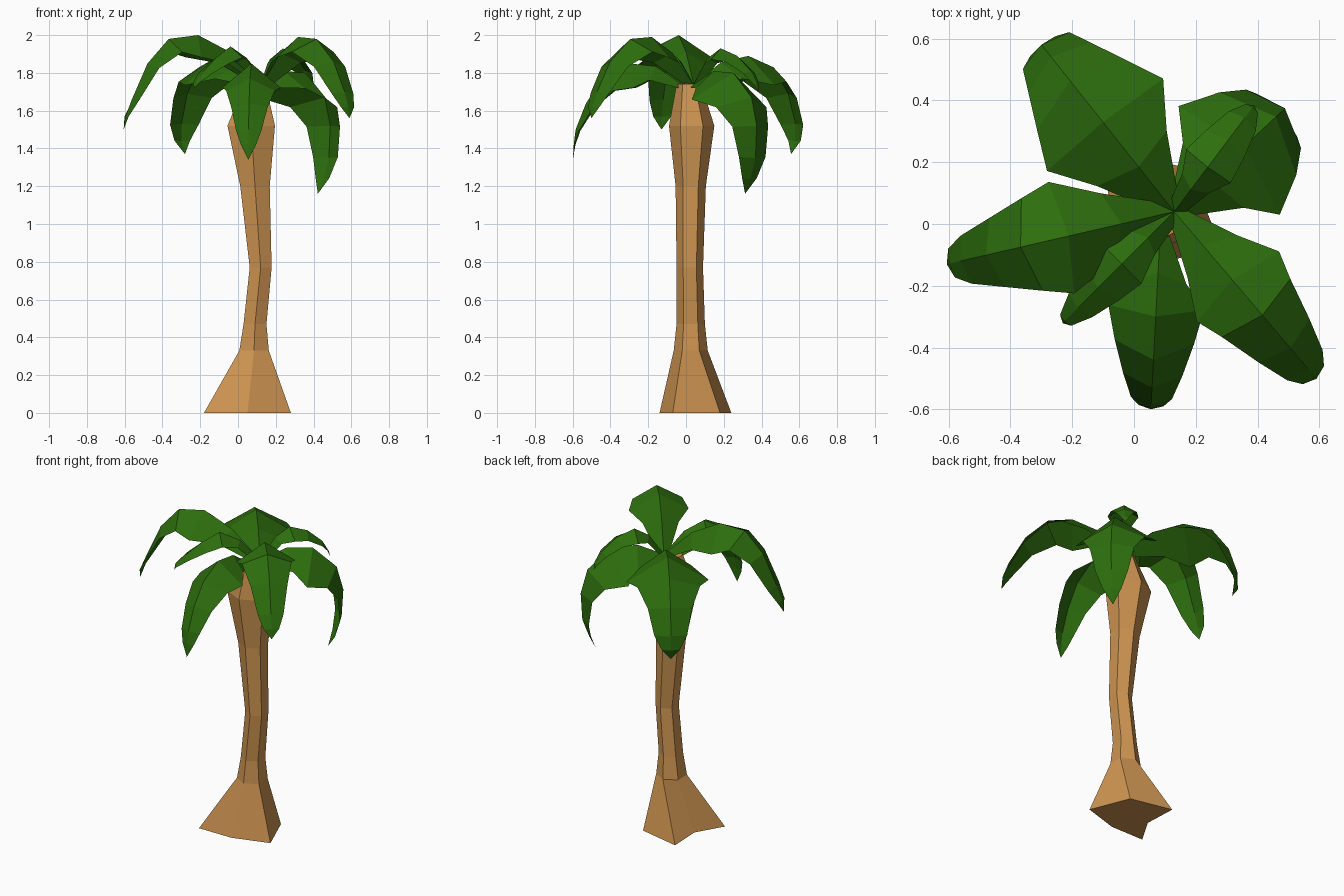
import bpy
from math import radians, cos, sin
from mathutils import Vector

cube = bpy.data.objects.get("Cube")
if cube:
    bpy.data.objects.remove(cube, do_unlink=True)


def make_material(name, color):
    mat = bpy.data.materials.new(name)
    mat.use_nodes = True
    mat.diffuse_color = color
    mat.node_tree.nodes["Principled BSDF"].inputs["Base Color"].default_value = color
    return mat


bark = make_material("bark_brown", (0.60, 0.29, 0.08, 1))
green = make_material("leaf_green", (0.026, 0.155, 0.004, 1))


def make_object(name, verts, faces, mat):
    mesh = bpy.data.meshes.new(name)
    mesh.from_pydata(verts, [], faces)
    mesh.materials.append(mat)
    mesh.update()
    obj = bpy.data.objects.new(name, mesh)
    bpy.context.collection.objects.link(obj)
    return obj


# Trunk: a flared root foot lofted into a bent six-sided stem
SIDES = 6
foot = [(0.28, -0.07), (0.18, 0.18), (-0.09, 0.24),
        (-0.08, 0.03), (-0.18, -0.14), (0.05, -0.14)]
# centre x, centre y, height, radius x, radius y
stem = [
    (0.085, 0.025, 0.33, 0.09, 0.09),
    (0.09, 0.025, 0.47, 0.07, 0.075),
    (0.12, 0.02, 0.77, 0.067, 0.07),
    (0.09, 0.025, 1.20, 0.09, 0.08),
    (0.07, 0.03, 1.52, 0.145, 0.12),
    (0.09, 0.015, 1.74, 0.065, 0.065),
]
verts = [(x, y, 0) for x, y in foot]
for cx, cy, z, rx, ry in stem:
    for k in range(SIDES):
        a = radians(-30 + k * 360 / SIDES)
        verts.append((cx + rx * cos(a), cy + ry * sin(a), z))
faces = [tuple(reversed(range(SIDES)))]
for ring in range(len(stem)):
    for k in range(SIDES):
        a, b = ring * SIDES + k, ring * SIDES + (k + 1) % SIDES
        faces.append((a, b, b + SIDES, a + SIDES))
top = len(stem) * SIDES
faces.append(tuple(range(top, top + SIDES)))
make_object("trunk", verts, faces, bark)

# Leaves: arching spines folded along the midrib, flattening to a blunt tip
CROWN = (0.13, 0.04)
UP = Vector((0, 0, 1))
LONG = (1, 0.83, 0.62, 0.43, 0.26)
BROAD = (1, 0.76, 0.54, 0.40, 0.22)
SMALL = (1, 0.85, 0.6, 0.28)


def make_leaf(name, azimuth, width, taper, reach, heights, fold=0.65, crown=CROWN):
    """Spine given as distances from the crown and absolute heights."""
    a = radians(azimuth)
    out = Vector((cos(a), sin(a), 0))
    side = UP.cross(out)
    root = Vector((*crown, 1.74))
    arch = [root + out * r + UP * (z - root.z) for r, z in zip(reach, heights)]
    spine = [root, root.lerp(arch[0], 0.5) + UP * 0.04] + arch
    widths = [0.03, width * 0.6] + [width * t for t in taper]

    verts = []
    for i, w in enumerate(widths):
        tangent = (spine[i + 1] - spine[max(i - 1, 0)]).normalized()
        flatten = 1 - max(i - 2, 0) / len(taper)
        drop = tangent.cross(side) * w * fold * flatten
        verts += [spine[i] + side * w - drop, spine[i], spine[i] - side * w - drop]
    faces = []
    for i in range(len(widths) - 1):
        left, mid, right = range(3 * i, 3 * i + 3)
        faces += [(mid, mid + 3, left + 3, left), (right, right + 3, mid + 3, mid)]
    tip = len(verts)
    verts.append(spine[-1])
    faces += [(tip - 2, tip, tip - 3), (tip - 1, tip, tip - 2)]
    make_object(name, verts, faces, green)


make_leaf("leaf_right", 193, 0.185, LONG,
          (0.35, 0.51, 0.625, 0.71, 0.745, 0.755), (2.0, 1.98, 1.85, 1.66, 1.57, 1.5))
make_leaf("leaf_front_left", -49.6, 0.175, LONG,
          (0.29, 0.44, 0.58, 0.67, 0.70, 0.71), (1.99, 1.98, 1.86, 1.7, 1.62, 1.56))
make_leaf("leaf_front", 267, 0.155, LONG,
          (0.28, 0.42, 0.51, 0.565, 0.575, 0.58), (1.85, 1.77, 1.64, 1.5, 1.42, 1.34),
          0.85, (0.085, -0.02))
make_leaf("leaf_back_left", 43, 0.24, BROAD,
          (0.31, 0.45, 0.49, 0.48, 0.44, 0.40), (1.8, 1.67, 1.52, 1.35, 1.24, 1.16))
make_leaf("leaf_back_right", 128.5, 0.24, BROAD,
          (0.37, 0.54, 0.64, 0.69, 0.69, 0.66), (1.89, 1.83, 1.69, 1.53, 1.44, 1.37))
make_leaf("small_leaf_back", 53, 0.09, SMALL,
          (0.18, 0.29, 0.38, 0.42, 0.43), (1.93, 1.89, 1.81, 1.74, 1.7))
make_leaf("small_leaf_front", 225, 0.09, SMALL,
          (0.24, 0.35, 0.44, 0.50, 0.51), (1.94, 1.88, 1.81, 1.75, 1.72))
